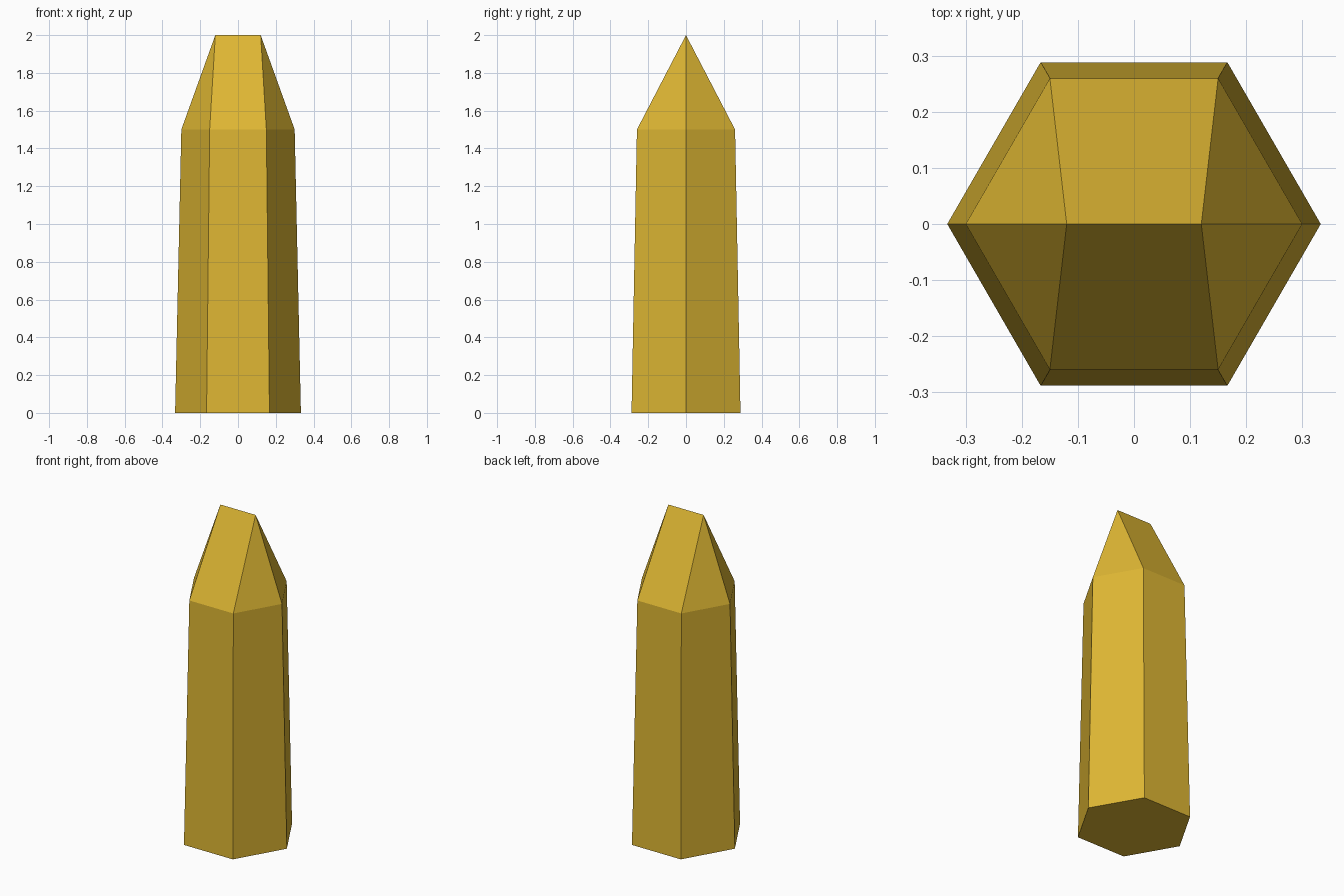
import bpy, bmesh, math

if "Cube" in bpy.data.objects:
    bpy.data.objects.remove(bpy.data.objects["Cube"])

gold = bpy.data.materials.new("gold")
gold.diffuse_color = (0.73, 0.47, 0.033, 1.0)
gold.use_nodes = True
gold.node_tree.nodes["Principled BSDF"].inputs["Base Color"].default_value = gold.diffuse_color

bm = bmesh.new()


def hex_ring(radius, z):
    return [bm.verts.new((radius * math.cos(i * math.pi / 3),
                          radius * math.sin(i * math.pi / 3), z)) for i in range(6)]


# Tapered six-sided shaft with a closed base
base = hex_ring(0.333, 0.0)
shoulder = hex_ring(0.30, 1.5)
bm.faces.new(base[::-1])
for i in range(6):
    j = (i + 1) % 6
    bm.faces.new((base[i], base[j], shoulder[j], shoulder[i]))

# Chisel tip: the shoulder closes to a short ridge along x
right = bm.verts.new((0.12, 0, 2.0))
left = bm.verts.new((-0.12, 0, 2.0))
s = shoulder
bm.faces.new((s[0], s[1], right))
bm.faces.new((s[1], s[2], left, right))
bm.faces.new((s[2], s[3], left))
bm.faces.new((s[3], s[4], left))
bm.faces.new((s[4], s[5], right, left))
bm.faces.new((s[5], s[0], right))

bmesh.ops.recalc_face_normals(bm, faces=bm.faces)
mesh = bpy.data.meshes.new("crystal_point")
bm.to_mesh(mesh)
bm.free()
mesh.materials.append(gold)
crystal = bpy.data.objects.new("crystal_point", mesh)
bpy.context.collection.objects.link(crystal)
